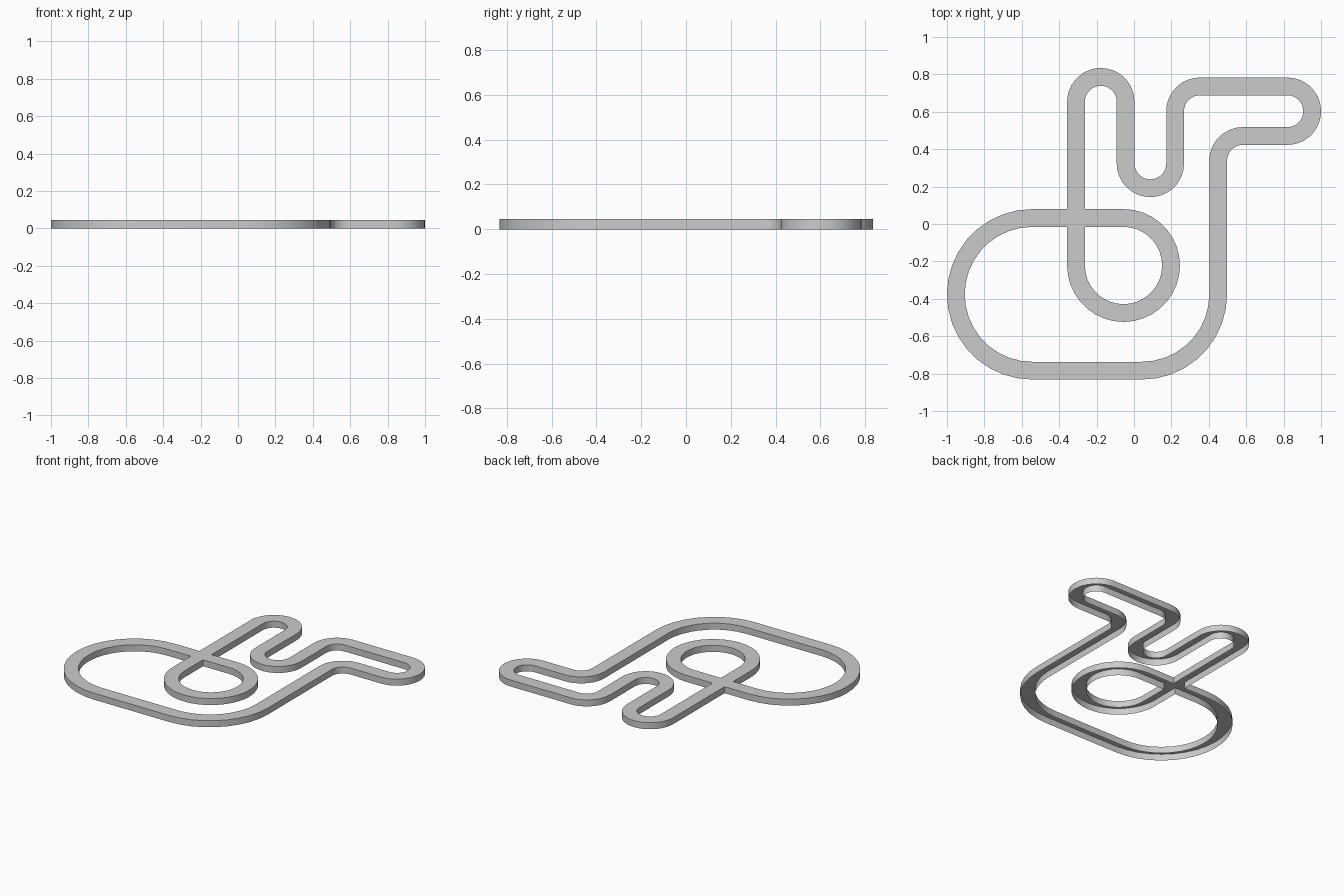
import bpy, bmesh, math
from mathutils import Vector

if "Cube" in bpy.data.objects:
    bpy.data.objects.remove(bpy.data.objects["Cube"])

HW, HEIGHT = 0.0475, 0.046       # half width and thickness of the track
R, BIG, LOOP = 0.1325, 0.408, 0.254
X0, Y0 = -0.31, 0.032            # centre of the crossing
YB = Y0 - BIG

# bends: centre x, centre y, radius, start angle, end angle
bends = [
    (X0 + R, 0.654, R, 180, 0),
    (X0 + 3 * R, 0.324, R, 180, 360),
    (X0 + 5 * R, 0.603, R, 180, 90),
    (1 - HW - R, 0.603, R, 90, -90),
    (0.45 + R, 0.603 - 2 * R, R, 90, 180),
    (0.45 - BIG, YB, BIG, 0, -90),
    (-1 + HW + BIG, YB, BIG, 270, 90),
    "east",
    (X0 + LOOP, Y0 - LOOP, LOOP, 90, -180),
    "north",
]

# stations along the track: centre point and left-hand normal
stations, skip = [], None
for b in bends:
    if isinstance(b, str):
        d = Vector((1, 0)) if b == "east" else Vector((0, 1))
        n = Vector((-d.y, d.x))
        if b == "north":
            skip = len(stations)   # the crossing square is only made once
        for s in (-HW, HW):
            stations.append((Vector((X0, Y0)) + d * s, n))
        continue
    cx, cy, r, a0, a1 = b
    steps = round(abs(a1 - a0) / 10)
    for i in range(steps + 1):
        a = math.radians(a0 + (a1 - a0) * i / steps)
        out = Vector((math.cos(a), math.sin(a)))
        stations.append((Vector((cx, cy)) + out * r, out if a1 < a0 else -out))

# flat ribbon, welded at the crossing
bm = bmesh.new()
rows = [[bm.verts.new((*(p + n * s), 0)) for s in (HW, -HW)] for p, n in stations]
for i, (l, r) in enumerate(rows):
    if i != skip:
        l2, r2 = rows[(i + 1) % len(rows)]
        bm.faces.new((l, r, r2, l2))
bmesh.ops.remove_doubles(bm, verts=bm.verts[:], dist=0.0005)

# top and side walls; the underside is open
floor = bm.faces[:]
ext = bmesh.ops.extrude_face_region(bm, geom=floor, use_keep_orig=True)
top = [g for g in ext["geom"] if isinstance(g, bmesh.types.BMVert)]
bmesh.ops.translate(bm, verts=top, vec=(0, 0, HEIGHT))
bmesh.ops.recalc_face_normals(bm, faces=bm.faces[:])
bmesh.ops.delete(bm, geom=floor, context='FACES')

mesh = bpy.data.meshes.new("race_track")
bm.to_mesh(mesh)
bm.free()
track = bpy.data.objects.new("race_track", mesh)
bpy.context.collection.objects.link(track)
bpy.context.view_layer.objects.active = track
track.select_set(True)
bpy.ops.object.shade_smooth_by_angle(angle=math.radians(30))
